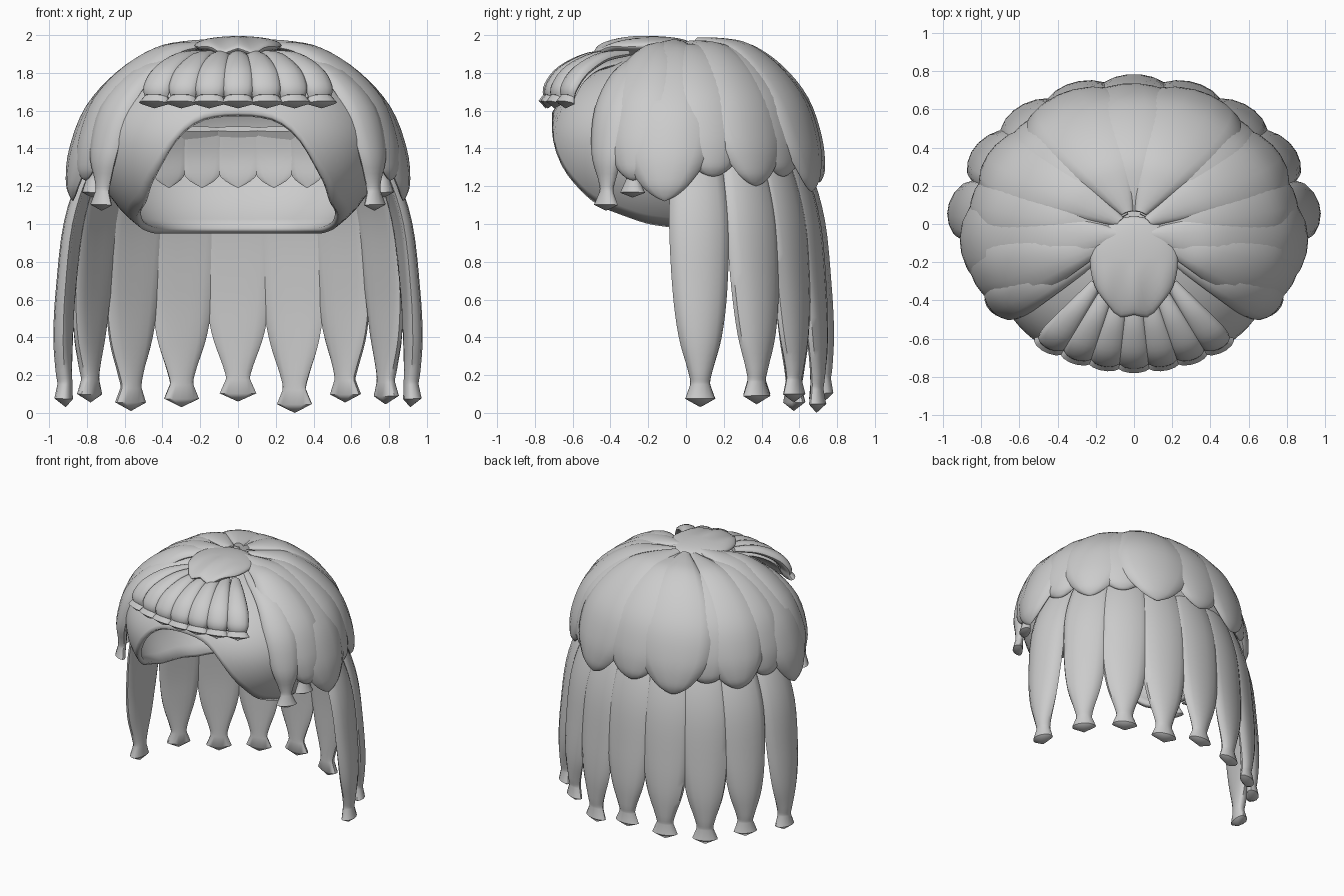
import bpy, bmesh, math
from math import sin, cos, pi, radians

cube = bpy.data.objects.get("Cube")
if cube:
    bpy.data.objects.remove(cube)

grey = bpy.data.materials.new("hair_grey")
grey.use_nodes = True
grey.diffuse_color = (0.6, 0.6, 0.6, 1)
grey.node_tree.nodes["Principled BSDF"].inputs["Base Color"].default_value = (0.6, 0.6, 0.6, 1)

RX, RY = 0.93, 0.77


def finish(bm, name, angle=40):
    bmesh.ops.remove_doubles(bm, verts=bm.verts, dist=0.0005)
    bmesh.ops.recalc_face_normals(bm, faces=bm.faces)
    mesh = bpy.data.meshes.new(name)
    bm.to_mesh(mesh)
    bm.free()
    ob = bpy.data.objects.new(name, mesh)
    bpy.context.collection.objects.link(ob)
    mesh.materials.append(grey)
    bpy.ops.object.select_all(action='DESELECT')
    ob.select_set(True)
    bpy.context.view_layer.objects.active = ob
    bpy.ops.object.shade_smooth_by_angle(angle=radians(angle))
    return ob


def smooth_rows(rows, hard, steps=4):
    """Catmull-Rom through the rows; the last `hard` segments stay straight."""
    out = []
    last = len(rows) - 1
    for i in range(last):
        p0, p1, p2, p3 = (rows[max(0, min(last, i + k))] for k in (-1, 0, 1, 2))
        if i >= last - hard:
            out.append(p1)
            continue
        for s in range(steps):
            t = s / steps
            out.append(tuple(
                b + 0.5 * t * (c - a + t * (2*a - 5*b + 4*c - d + t * (3*(b - c) + d - a)))
                for a, b, c, d in zip(p0, p1, p2, p3)))
    return out + [rows[-1]]


def lock(name, azimuth, profile, hard=0, cy=-0.05, dz=0.0, widen=1.0, push=0.0, sides=14):
    """Lens-shaped lock wrapped round the head; rows are radius, height, half width, bulge.
    dz raises the tip, push lifts the lock off the head."""
    rows = smooth_rows(profile, hard)
    bm = bmesh.new()
    rings = []
    for i, (r, z, w, t) in enumerate(rows):
        a, b = rows[max(i - 1, 0)], rows[min(i + 1, len(rows) - 1)]
        dr, dh = b[0] - a[0], b[1] - a[1]
        length = math.hypot(dr, dh)
        nr, nz = -dh / length, dr / length
        lift = dz * i / (len(rows) - 1)
        ring = []
        for k in range(sides):
            q = 2 * pi * k / sides
            off = t * sin(q) * (1 if sin(q) > 0 else 0.6) / 0.86 + push
            th = radians(azimuth) + cos(q) * max(w, 0) * widen / (r * 0.86)
            rr = r + nr * off
            ring.append(bm.verts.new((RX * rr * cos(th), cy + RY * rr * sin(th),
                                      z + lift + nz * off * 0.86)))
        rings.append(ring)
    for a, b in zip(rings, rings[1:]):
        for k in range(sides):
            j = (k + 1) % sides
            bm.faces.new((a[k], a[j], b[j], b[k]))
    bm.faces.new(rings[0])
    bm.faces.new(rings[-1])
    finish(bm, name)


def mirrored(name, azimuth, profile, **kw):
    lock(name + "_left", azimuth, profile, **kw)
    lock(name + "_right", 180 - azimuth, profile, **kw)


# Scalp cap with arched face opening
RIM = [(0, 1.59), (10, 1.575), (16, 1.54), (22, 1.46), (30, 1.3),
       (47, 1.1), (75, 1.0), (110, 0.95), (180, 0.95)]


def rim_height(phi):
    for (a, za), (b, zb) in zip(RIM, RIM[1:]):
        if phi <= b:
            return za + (zb - za) * (phi - a) / (b - a)
    return RIM[-1][1]


def square_off(v):
    return math.copysign(abs(v) ** 0.85, v)


bm = bmesh.new()
N, M = 96, 20
grid = []
for i in range(N):
    phi = 360 * i / N
    side = min(phi, 360 - phi)
    zr = sum(rim_height(min(180, abs(side + d))) for d in (-4, 0, 4)) / 3
    low = zr - 1.42
    end = math.acos(max(-1, low / (0.5 if low > 0 else 0.6)))
    col = []
    for j in range(M + 1):
        e = end * j / M
        h = cos(e) * (0.5 if cos(e) > 0 else 0.6)
        p = radians(phi)
        col.append(bm.verts.new((0.76 * sin(e) * square_off(sin(p)),
                                 -0.05 - 0.7 * sin(e) * square_off(cos(p)), 1.42 + h)))
    grid.append(col)
for i in range(N):
    a, b = grid[i], grid[(i + 1) % N]
    for j in range(M):
        bm.faces.new((a[j], a[j + 1], b[j + 1], b[j]))
bmesh.ops.remove_doubles(bm, verts=bm.verts, dist=0.0005)
bmesh.ops.dissolve_degenerate(bm, edges=bm.edges, dist=0.0005)
cap = finish(bm, "scalp_cap", 50)
mod = cap.modifiers.new("thickness", 'SOLIDIFY')
mod.thickness = 0.035
mod.offset = -1

# Long hanging locks with flared ends, right to left round the back
LONG = [(0.70, 1.5, 0.13, 0.03), (0.85, 1.27, 0.16, 0.04), (0.945, 1.0, 0.18, 0.045),
        (0.985, 0.65, 0.165, 0.05), (0.995, 0.4, 0.13, 0.055), (0.99, 0.22, 0.075, 0.05),
        (0.985, 0.14, 0.06, 0.045), (0.99, 0.065, 0.09, 0.055), (0.99, 0.02, 0, 0)]
TIPS = [(172, 0.01), (148, 0.035), (128, -0.01), (109, 0.01), (90, 0.04),
        (71, -0.02), (52, 0.035), (32, 0.025), (8, 0.01)]
for n, (az, dz) in enumerate(TIPS):
    lock(f"long_lock_{n + 1}", az, LONG, hard=2, cy=-0.03, dz=dz)

# Large overlapping petals from the crown
PETAL = [(0.1, 1.95, 0.03, 0.02), (0.28, 1.935, 0.09, 0.03), (0.45, 1.89, 0.155, 0.045),
         (0.64, 1.77, 0.23, 0.055), (0.80, 1.6, 0.265, 0.06), (0.89, 1.4, 0.235, 0.055),
         (0.925, 1.25, 0.14, 0.04), (0.93, 1.18, 0.065, 0.02), (0.93, 1.15, 0, 0)]
mirrored("side_petal", -5, PETAL, widen=1.15, push=0.012, dz=-0.03)
mirrored("front_side_petal", -19, PETAL, push=-0.012, dz=0.08, widen=0.85)
mirrored("rear_side_petal", 34, PETAL, cy=-0.03, dz=0.05)
mirrored("rear_petal", 67, PETAL, cy=-0.01, push=0.02, dz=0.02, widen=1.05)
mirrored("rear_corner_petal", 50, PETAL, cy=-0.02, push=-0.025, dz=0.1)
mirrored("under_petal", 16, PETAL, push=-0.025, dz=0.1)
lock("back_petal", 91, PETAL, cy=-0.01, dz=0.07)

# Front side strands with flared ends
STRAND = [(0.22, 1.89, 0.04, 0.02), (0.45, 1.86, 0.08, 0.035), (0.66, 1.78, 0.11, 0.04),
          (0.83, 1.6, 0.13, 0.05), (0.90, 1.38, 0.11, 0.05), (0.90, 1.24, 0.06, 0.04),
          (0.905, 1.17, 0.045, 0.035), (0.915, 1.1, 0.08, 0.045), (0.915, 1.07, 0, 0)]
mirrored("front_strand", -32, STRAND, hard=2)
mirrored("inner_strand", -20, STRAND, hard=2, dz=0.07, push=-0.03)

# Short fringe over the forehead, with a filling layer beneath
FRINGE = [(0.4, 1.9, 0.03, 0.02), (0.6, 1.875, 0.055, 0.035), (0.78, 1.8, 0.078, 0.045),
          (0.865, 1.72, 0.078, 0.045), (0.88, 1.67, 0.065, 0.035), (0.90, 1.638, 0.085, 0.045),
          (0.90, 1.612, 0, 0)]
for n, az in enumerate((-58, -69, -79.5)):
    mirrored(f"fringe_lock_{n + 1}", az, FRINGE, hard=2)
lock("fringe_lock_middle", -90, FRINGE, hard=2)
UNDERLAY = [(0.3, 1.86, 0.15, 0.04), (0.58, 1.83, 0.28, 0.04),
            (0.76, 1.76, 0.39, 0.04), (0.84, 1.66, 0.42, 0.03)]
lock("fringe_underlay", -90, UNDERLAY, sides=40)

# Short locks hanging inside the back of the cap
INNER = [(0.74, 1.48, 0.11, 0.02), (0.76, 1.36, 0.115, 0.02),
         (0.75, 1.25, 0.085, 0.02), (0.74, 1.19, 0, 0)]
for n, az in enumerate((42, 58, 74)):
    mirrored(f"inner_lock_{n + 1}", az, INNER)
lock("inner_lock_middle", 90, INNER)

# Crown patch with a rippled front edge
bm = bmesh.new()
bmesh.ops.create_uvsphere(bm, u_segments=40, v_segments=20, radius=1)
for v in bm.verts:
    x, y, z = v.co
    front = max(0, -y)
    ripple = 0.015 * front * cos(x * 9)
    v.co = (0.23 * x, -0.19 + y * (0.23 if y > 0 else 0.3) + ripple,
            1.945 + 0.05 * z - 0.03 * front * front + ripple)
finish(bm, "crown_patch")
